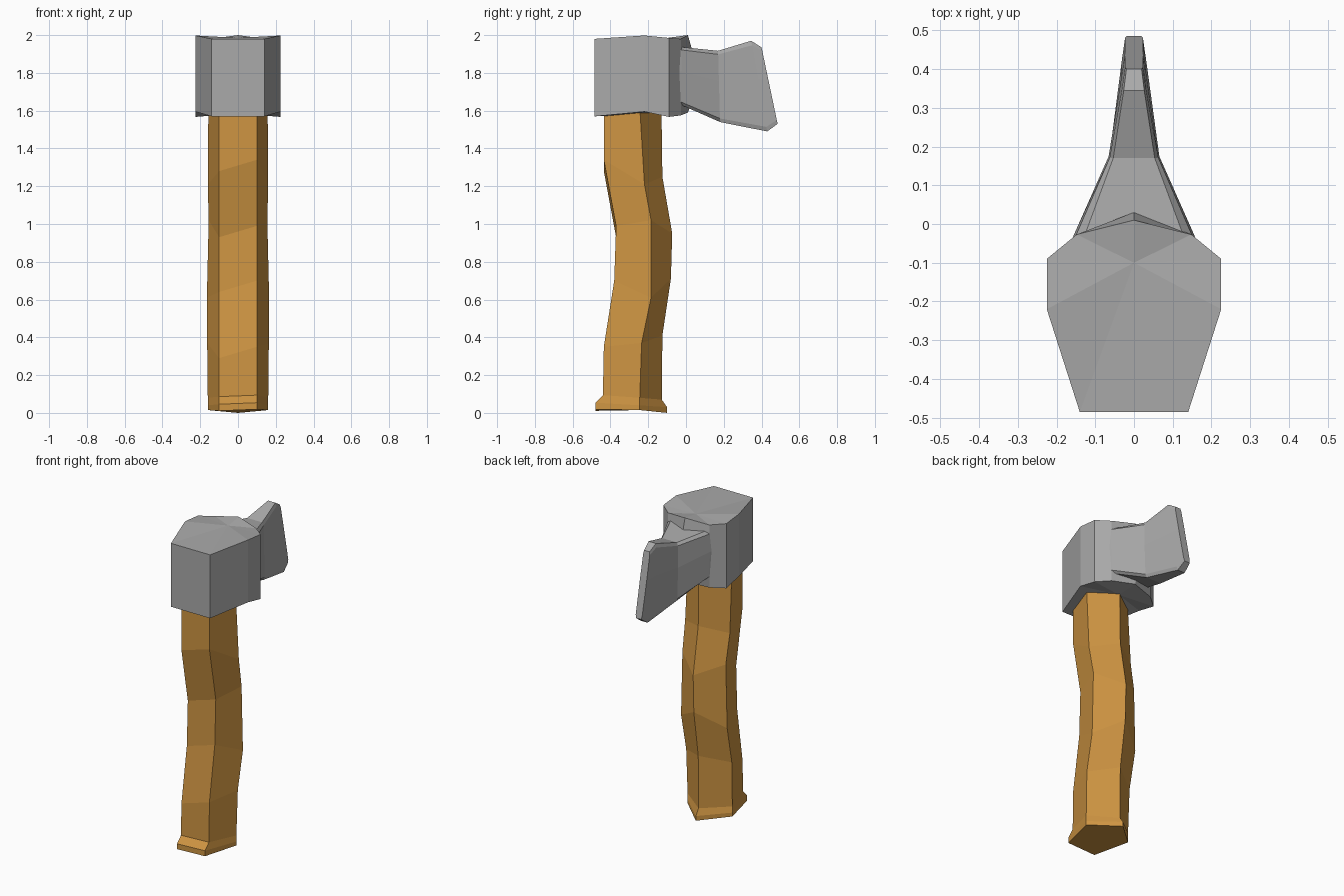
import bpy, bmesh

if "Cube" in bpy.data.objects:
    bpy.data.objects.remove(bpy.data.objects["Cube"])


def material(name, rgb):
    m = bpy.data.materials.new(name)
    m.diffuse_color = (*rgb, 1)
    m.use_nodes = True
    m.node_tree.nodes["Principled BSDF"].inputs["Base Color"].default_value = m.diffuse_color
    return m


def loft(name, rings, mat, cap_peaks=None):
    """Skin equal-length rings; each cap is flat or a fan to a given point."""
    bm = bmesh.new()
    loops = [[bm.verts.new(p) for p in r] for r in rings]
    n = len(loops[0])
    for a, b in zip(loops, loops[1:]):
        for i in range(n):
            j = (i + 1) % n
            bm.faces.new((a[i], a[j], b[j], b[i]))
    for k, loop in enumerate((loops[0], loops[-1])):
        if cap_peaks:
            c = bm.verts.new(cap_peaks[k])
            for i in range(n):
                bm.faces.new((loop[i], loop[(i + 1) % n], c))
        else:
            bm.faces.new(loop)
    bmesh.ops.recalc_face_normals(bm, faces=bm.faces)
    me = bpy.data.meshes.new(name)
    bm.to_mesh(me)
    bm.free()
    me.materials.append(mat)
    ob = bpy.data.objects.new(name, me)
    bpy.context.collection.objects.link(ob)
    return ob


wood = material("warm wood", (0.62, 0.30, 0.055))
steel = material("grey steel", (0.40, 0.40, 0.40))

# Wavy five-sided handle: (front y, side y, back y, front z, side z, back z, width)
stations = [
    (-0.48, -0.245, -0.10, 0.015, 0.015, 0.00, 1.0),
    (-0.48, -0.245, -0.10, 0.05, 0.04, 0.03, 1.0),
    (-0.44, -0.245, -0.128, 0.09, 0.08, 0.07, 1.0),
    (-0.435, -0.235, -0.125, 0.32, 0.37, 0.41, 1.02),
    (-0.38, -0.185, -0.08, 0.67, 0.61, 0.71, 1.03),
    (-0.37, -0.185, -0.073, 0.96, 1.02, 0.95, 0.97),
    (-0.435, -0.22, -0.125, 1.31, 1.21, 1.25, 1.0),
    (-0.435, -0.245, -0.13, 1.62, 1.62, 1.62, 0.98),
]
rings = []
for yf, ys, yb, zf, zs, zb, w in stations:
    t = 0.03 if 0.2 < zf < 1.5 else 0.004      # slight hand-carved tilt
    rings.append([(-0.1, yf, zf - t), (0.1, yf, zf + t), (0.16 * w, ys, zs),
                  (0, yb, zb), (-0.16 * w, ys, zs)])
loft("handle", rings, wood)

# Head block: half outline (x, y, bottom z, top z), mirrored across x
half = [(0.14, -0.485, 1.57, 1.98), (0.225, -0.22, 1.595, 1.998),
        (0.225, -0.09, 1.567, 1.985), (0.148, -0.027, 1.575, 1.98)]
outline = half + [(0, 0.01, 1.59, 2.0)] + [(-x, y, b, t) for x, y, b, t in half[::-1]]
bulge = lambda x: 0.02 if x == 0 else 0
loft("head_block", [
    [(x, y, b) for x, y, b, t in outline],
    [(x, y + bulge(x), 1.64) for x, y, b, t in outline],
    [(x, y + bulge(x), 1.93) for x, y, b, t in outline],
    [(x, y, t) for x, y, b, t in outline],
], steel, [(0, -0.14, 1.585), (0, -0.1, 1.985)])

# Flaring blade: chamfered sections (top y, top z, bottom y, bottom z, half width)
sections = [
    (-0.08, 1.94, -0.08, 1.64, 0.17),
    (-0.025, 1.937, -0.025, 1.63, 0.148),
    (0.17, 1.917, 0.18, 1.54, 0.063),
    (0.345, 1.97, 0.43, 1.49, 0.031),
    (0.40, 1.935, 0.485, 1.53, 0.023),
]
rings = []
for yt, zt, yb, zb, w in sections:
    side = []
    for f, k in ((0, 0.85), (0.05, 1), (0.42, 1.04), (0.95, 1), (1, 0.85)):
        side.append((w * k, yt + (yb - yt) * f, zt + (zb - zt) * f))
    rings.append(side + [(-x, y, z) for x, y, z in side[::-1]])
loft("blade", rings, steel)
